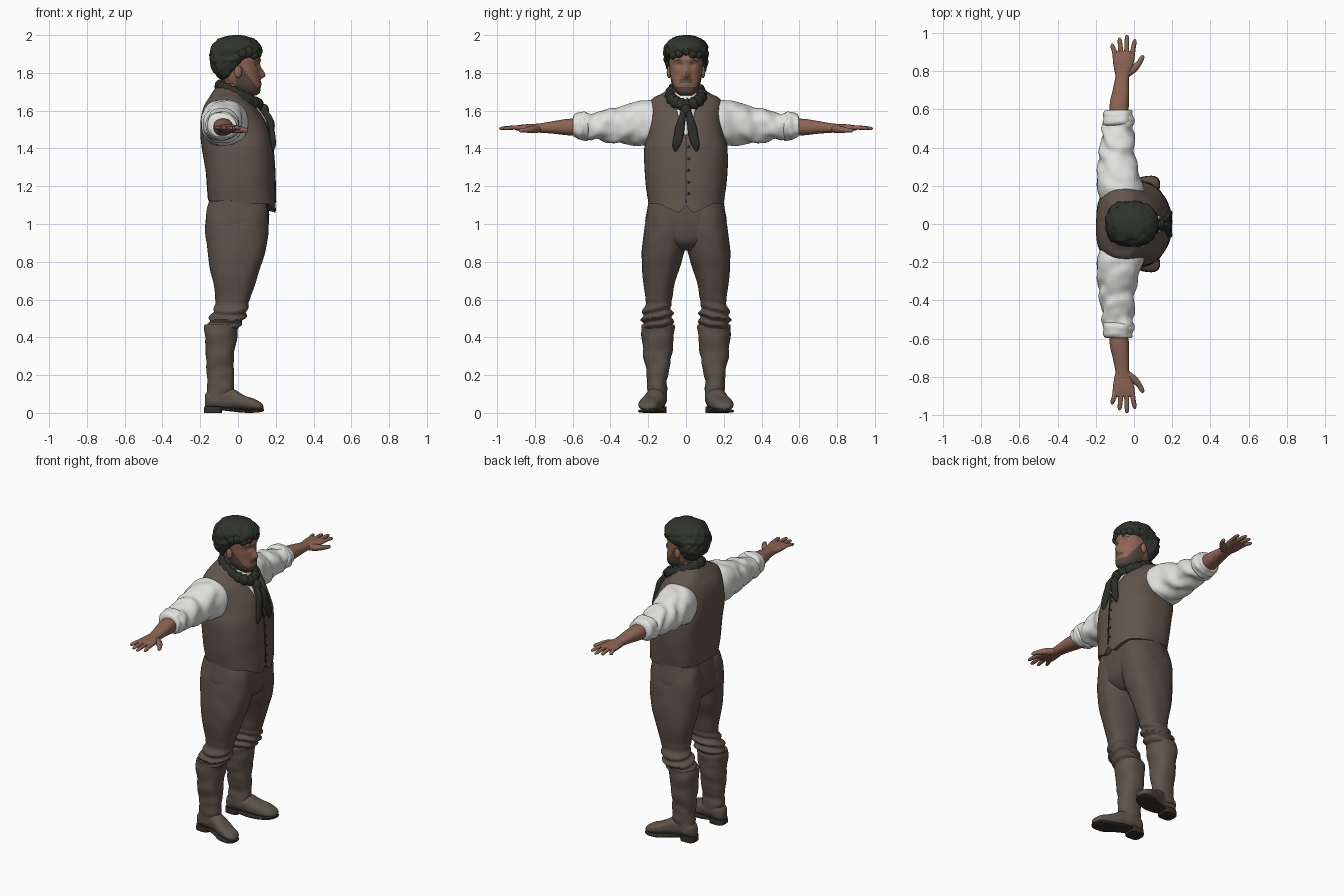
import bpy
import bmesh
import math
from math import exp
from mathutils import Vector, noise
from mathutils.bvhtree import BVHTree

if "Cube" in bpy.data.objects:
    bpy.data.objects.remove(bpy.data.objects["Cube"])


def material(name, r, g, b):
    mat = bpy.data.materials.new(name)
    mat.use_nodes = True
    mat.diffuse_color = (r, g, b, 1)
    shader = mat.node_tree.nodes["Principled BSDF"]
    shader.inputs["Base Color"].default_value = (r, g, b, 1)
    shader.inputs["Roughness"].default_value = 0.8
    return mat


SKIN = material("skin", .27, .13, .09)
BEARD = material("beard brown", .095, .065, .05)
HAIR = material("dark hair", .03, .034, .025)
SCARF = material("dark scarf", .026, .028, .021)
VEST = material("vest brown", .122, .092, .073)
TROUSERS = material("trouser brown", .105, .08, .065)
BOOT = material("boot leather", .112, .088, .07)
SOLE = material("dark sole", .035, .03, .025)
SHIRT = material("shirt white", .76, .76, .74)
parts = []


def finish(name, bm, mats):
    bmesh.ops.recalc_face_normals(bm, faces=bm.faces)
    mesh = bpy.data.meshes.new(name)
    bm.to_mesh(mesh)
    bm.free()
    for mat in mats:
        mesh.materials.append(mat)
    obj = bpy.data.objects.new(name, mesh)
    bpy.context.collection.objects.link(obj)
    parts.append(obj)
    return obj


def skin_rings(bm, rings, closed=False):
    """Bridge rings of points with quads; close the ends with fans."""
    loops = [[bm.verts.new(p) for p in ring] for ring in rings]
    n = len(loops[0])
    pairs = list(zip(loops, loops[1:])) + ([(loops[-1], loops[0])] if closed else [])
    for low, high in pairs:
        for i in range(n):
            j = (i + 1) % n
            bm.faces.new((low[i], low[j], high[j], high[i]))
    for loop in [] if closed else (loops[0], loops[-1]):
        hub = bm.verts.new(sum((v.co for v in loop), Vector()) / n)
        for i in range(n):
            bm.faces.new((loop[i], loop[(i + 1) % n], hub))


def spline(rows, steps):
    """Smooth curve through rows of numbers."""
    out = []
    for i in range(len(rows) - 1):
        a, b, c, d = (rows[max(0, min(len(rows) - 1, i + k))] for k in (-1, 0, 1, 2))
        for s in range(steps):
            t = s / steps
            out.append([q + .5 * t * (r - p + t * (2*p - 5*q + 4*r - w + t * (3*(q - r) + w - p)))
                        for p, q, r, w in zip(a, b, c, d)])
    return out + [list(rows[-1])]


def loft(name, mats, axis, rows, side=1, power=(2.3, 2.3), warp=None, steps=5, n=48):
    """Rows are (position on axis, low and high of each of the other two axes)."""
    rings = []
    for t, a0, a1, b0, b1 in spline(rows, steps):
        ring = []
        for i in range(n):
            ang = math.tau * i / n
            c, s = math.cos(ang), math.sin(ang)
            e = 2 / power[c > 0]
            a = (a0 + a1) / 2 + (a1 - a0) / 2 * math.copysign(abs(c) ** e, c)
            b = (b0 + b1) / 2 + (b1 - b0) / 2 * math.copysign(abs(s) ** e, s)
            p = Vector({"x": (t, a, b), "y": (a, t, b), "z": (a, b, t)}[axis])
            if warp:
                out = Vector({"x": (0, c, s), "y": (c, 0, s), "z": (c, s, 0)}[axis])
                p = warp(p, out)
            ring.append((p.x, p.y * side, p.z))
        rings.append(ring)
    bm = bmesh.new()
    skin_rings(bm, rings)
    return finish(name, bm, mats)


def tube(name, mat, path, side=1, closed=False, n=14, flat=1):
    """Path points are (x, y, z, radius)."""
    pts = path if closed else spline(path, 4)
    rings = []
    for i, (x, y, z, r) in enumerate(pts):
        nxt = pts[(i + 1) % len(pts)] if closed else pts[min(i + 1, len(pts) - 1)]
        prv = pts[i - 1] if closed else pts[max(i - 1, 0)]
        tan = (Vector(nxt[:3]) - Vector(prv[:3])).normalized()
        u = tan.cross(Vector((0, 0, 1))).normalized()
        v = u.cross(tan)
        ring = []
        for k in range(n):
            ang = math.tau * k / n
            p = Vector((x, y, z)) + u * r * math.cos(ang) + v * r * flat * math.sin(ang)
            ring.append((p.x, p.y * side, p.z))
        rings.append(ring)
    bm = bmesh.new()
    skin_rings(bm, rings, closed)
    return finish(name, bm, [mat])


def ball(name, mat, centre, size):
    bm = bmesh.new()
    bmesh.ops.create_uvsphere(bm, u_segments=20, v_segments=12, radius=1)
    bmesh.ops.scale(bm, vec=size, verts=bm.verts)
    bmesh.ops.translate(bm, vec=centre, verts=bm.verts)
    return finish(name, bm, [mat])


def wrinkle(fx, fy, fz, amount):
    return lambda p, out: p + out * amount * noise.noise(Vector((p.x * fx, p.y * fy, p.z * fz)))


# Vest with a pointed front hem
def hem(p, out):
    if p.z < 1.18:
        ay = abs(p.y)
        front = 1.10 - 1.2 * ay if ay < .036 else 1.057 + .05 * min(1, (ay - .036) / .11)
        mix = min(1, max(0, (p.x + .05) / .15))
        goal = 1.125 + (front - 1.125) * mix
        p = p + Vector((0, 0, (goal - 1.1) * (1.18 - p.z) / .08))
    return p + out * .004 * noise.noise(p * 9)


vest = loft("vest", [VEST], "z", [
    (1.1, -.16, .2, -.2, .2), (1.2, -.165, .196, -.213, .213), (1.3, -.175, .192, -.22, .22),
    (1.4, -.19, .186, -.222, .222), (1.47, -.2, .172, -.205, .205), (1.55, -.197, .142, -.194, .194),
    (1.62, -.18, .095, -.19, .19), (1.665, -.155, .045, -.175, .175), (1.69, -.14, .03, -.13, .13),
    (1.72, -.12, .02, -.085, .085)], power=(3, 2.3), warp=hem, n=72)
bm = bmesh.new()
bm.from_mesh(vest.data)
vest_surface = BVHTree.FromBMesh(bm)
bm.free()


def on_vest(y, z, lift):
    hit = vest_surface.ray_cast(Vector((1, y, z)), Vector((-1, 0, 0)))[0]
    return Vector((hit.x + lift, y, z))


def plate(name, mat, rows, side=1, lift=.004, across=6):
    """Thin cloth on the chest; rows are (z, inner y, outer y)."""
    bm = bmesh.new()
    grid = []
    for z, y0, y1 in spline(rows, 5):
        ys = [side * (y0 + (y1 - y0) * i / across) for i in range(across + 1)]
        grid.append([bm.verts.new(on_vest(y, z, lift)) for y in ys])
    for low, high in zip(grid, grid[1:]):
        for i in range(across):
            bm.faces.new((low[i], low[i + 1], high[i + 1], high[i]))
    obj = finish(name, bm, [mat])
    solid = obj.modifiers.new("thickness", "SOLIDIFY")
    solid.thickness = .007
    solid.offset = 0


# Shirt front, closing line, buttons
plate("shirt_front", SHIRT, [(1.64, -.06, .06), (1.55, -.035, .035), (1.47, -.006, .006)])
plate("vest_closing", SOLE, [(1.46, -.003, .003), (1.3, -.003, .003), (1.115, -.003, .003)], lift=.001)
for i in range(5):
    ball("vest_button", SOLE, on_vest(.014, 1.16 + i * .062, .001), (.004, .007, .007))

# Hips under the vest
loft("trouser_hips", [TROUSERS], "z", [
    (.86, -.1, .09, -.07, .07), (.91, -.16, .145, -.18, .18), (1, -.172, .163, -.215, .215),
    (1.08, -.162, .165, -.205, .205), (1.14, -.15, .16, -.195, .195)], power=(2.5, 2.4))


# Sleeve folds run diagonally, trouser folds gather at the boot
def sleeve_folds(p, out):
    amount = min(1, max(0, (p.y - .16) / .12))
    wave = math.sin(p.y * 55 + p.z * 35 + p.x * 25 + 3 * noise.noise(p * 8))
    return p + out * amount * (.006 * wave + .009 * noise.noise(p * 17))


def leg_folds(p, out):
    low = exp(-((p.z - .51) / .06) ** 2)
    wave = math.sin(p.z * 130 + p.y * 25 + 3 * noise.noise(p * 9))
    return p + out * (.009 * low * wave + .008 * noise.noise(Vector((p.x * 11, p.y * 11, p.z * 9))))


for side, word in ((1, "left"), (-1, "right")):
    # Arm
    loft(word + "_sleeve", [SHIRT], "y", [
        (.1, -.16, .02, 1.45, 1.63), (.18, -.193, .052, 1.412, 1.658), (.26, -.192, .028, 1.42, 1.645),
        (.35, -.185, .008, 1.428, 1.62), (.45, -.168, 0, 1.44, 1.6), (.54, -.16, -.01, 1.452, 1.58)],
        side, warp=sleeve_folds, steps=8)
    loft(word + "_rolled_cuff", [SHIRT], "y", [
        (.515, -.15, -.02, 1.46, 1.575), (.525, -.164, -.004, 1.446, 1.59), (.56, -.16, -.004, 1.445, 1.588),
        (.59, -.157, -.008, 1.453, 1.58), (.598, -.145, -.02, 1.465, 1.565)], side,
        warp=wrinkle(18, 30, 18, .012))
    loft(word + "_forearm", [SKIN], "y", [
        (.55, -.13, -.03, 1.465, 1.56), (.63, -.127, -.027, 1.47, 1.556), (.7, -.112, -.026, 1.478, 1.545),
        (.77, -.098, -.026, 1.483, 1.533), (.81, -.1, -.018, 1.485, 1.53)], side)
    # Hand
    loft(word + "_palm", [SKIN], "y", [
        (.77, -.095, -.03, 1.487, 1.53), (.81, -.104, -.012, 1.485, 1.53), (.86, -.111, .002, 1.49, 1.527),
        (.895, -.11, .002, 1.495, 1.522), (.905, -.1, -.008, 1.5, 1.518)], side)
    for finger, x, tip, fan in (("index", -.011, .968, .014), ("middle", -.039, .99, .002),
                                ("ring", -.067, .976, -.008), ("little", -.095, .945, -.018)):
        tube(f"{word}_{finger}_finger", SKIN, [
            (x, .87, 1.509, .014), (x + fan / 2, (tip + .87) / 2, 1.51, .0125),
            (x + fan, tip - .012, 1.506, .0105), (x + fan, tip, 1.505, .003)], side, flat=.85)
    tube(word + "_thumb", SKIN, [
        (-.04, .785, 1.503, .02), (0, .815, 1.5, .02), (.028, .845, 1.497, .014),
        (.044, .875, 1.495, .011), (.048, .884, 1.495, .003)], side)

    # Leg
    loft(word + "_trouser_leg", [TROUSERS], "z", [
        (.43, -.14, -.01, .085, .21), (.47, -.155, .018, .072, .23), (.52, -.138, .04, .07, .232),
        (.57, -.12, .055, .08, .217), (.65, -.127, .08, .066, .22), (.75, -.143, .11, .04, .23),
        (.82, -.153, .135, .018, .234), (.88, -.163, .15, .001, .233), (.95, -.174, .16, -.01, .225),
        (1.05, -.168, .16, 0, .208), (1.12, -.155, .15, .01, .19)], side, warp=leg_folds, steps=8)
    # Boot
    loft(word + "_boot_shaft", [BOOT], "z", [
        (.06, -.165, -.04, .105, .2), (.12, -.165, -.022, .1, .206), (.17, -.16, -.022, .1, .206),
        (.23, -.166, -.022, .09, .214), (.32, -.17, -.018, .073, .226), (.41, -.175, -.005, .064, .234),
        (.455, -.178, 0, .06, .237), (.468, -.174, -.004, .064, .233), (.46, -.16, -.02, .08, .22)],
        side, warp=wrinkle(12, 12, 22, .007))
    loft(word + "_boot_foot", [BOOT], "x", [
        (-.176, .13, .168, .03, .09), (-.155, .108, .192, .022, .12), (-.09, .103, .2, .022, .145),
        (-.03, .108, .215, .02, .128), (.03, .122, .24, .015, .095), (.09, .145, .25, .013, .07),
        (.122, .168, .242, .014, .056), (.135, .195, .22, .02, .036)], side, warp=wrinkle(20, 20, 20, .005))
    loft(word + "_sole", [SOLE], "x", [
        (-.09, .112, .19, .014, .03), (-.03, .108, .21, .007, .024), (.03, .12, .243, .001, .018),
        (.09, .143, .253, .001, .018), (.124, .166, .243, .005, .02), (.137, .195, .22, .01, .02)],
        side, power=(4, 4))
    loft(word + "_heel", [SOLE], "z", [
        (0, -.18, -.085, .104, .196), (.017, -.18, -.083, .103, .197), (.035, -.178, -.08, .104, .196)],
        side, power=(3, 4))

    # Scarf tail, ear and brow
    loft(word + "_scarf_tail", [SCARF], "z", [
        (1.61, .115, .155, -.005, .022), (1.55, .145, .186, .004, .045), (1.48, .165, .197, .012, .06),
        (1.42, .172, .2, .025, .071), (1.385, .178, .19, .05, .062)], side, warp=wrinkle(30, 40, 14, .008))
    ball(word + "_ear", SKIN, (.0, side * .09, 1.805), (.02, .012, .033))
    tube(word + "_brow", BEARD, [(.114, .012, 1.864, .003), (.111, .035, 1.869, .005),
                                (.092, .062, 1.862, .003)], side, n=8)

# Neck, shirt collar, scarf
loft("neck", [SKIN], "z", [(1.62, -.09, .06, -.07, .07), (1.7, -.08, .055, -.064, .064),
                           (1.8, -.09, .05, -.065, .065)])
loft("shirt_collar", [SHIRT], "z", [(1.6, -.09, .1, -.075, .075), (1.66, -.09, .08, -.073, .073),
                                    (1.695, -.085, .062, -.07, .07)])
loop = []
for i in range(48):
    c, s = math.cos(math.tau * i / 48), math.sin(math.tau * i / 48)
    loop.append((.006 + .1 * c, .082 * s, 1.68 - .05 * c, .028 + .005 * math.sin(i * 2.1)))
tube("scarf_loop", SCARF, loop, closed=True, flat=1.15)
ball("scarf_knot", SCARF, (.135, 0, 1.6), (.03, .028, .036))


# Head with nose, eye sockets, brow and lips pushed out of the face
def face(p, out):
    if p.x < .03:
        return p
    push = .0
    slope = exp(-((p.z - 1.785) / (.038 if p.z > 1.785 else .014)) ** 2)
    push += .03 * slope * exp(-(p.y / .017) ** 2)
    push -= .013 * exp(-((abs(p.y) - .034) / .017) ** 2 - ((p.z - 1.842) / .014) ** 2)
    push += .006 * exp(-((p.z - 1.868) / .012) ** 2)
    push += .006 * exp(-((p.z - 1.742) / .012) ** 2 - (p.y / .03) ** 2)
    return p + Vector((push, 0, 0))


head = loft("head", [SKIN, BEARD], "z", [
    (1.68, .035, .095, -.03, .03), (1.695, .0, .115, -.05, .05), (1.73, -.05, .12, -.072, .072),
    (1.78, -.1, .116, -.083, .083), (1.84, -.125, .115, -.089, .089), (1.9, -.13, .112, -.09, .09),
    (1.95, -.1, .085, -.07, .07), (1.975, -.05, .03, -.03, .03)], warp=face, steps=8, n=80)
for poly in head.data.polygons:
    c = poly.center
    jaw = c.z < 1.725 + max(0, .1 - c.x) * 1.3
    moustache = abs(c.z - 1.757) < .007 and abs(c.y) < .035
    if c.x > -.01 and c.z < 1.84 and (jaw or moustache):
        poly.material_index = 1


# Wavy hair
def curls(p, out):
    return p + out * (.012 * noise.noise(p * 22) + .006 * noise.noise(p * 48))


loft("hair", [HAIR], "z", [
    (1.765, -.09, -.04, -.05, .05), (1.79, -.118, -.022, -.088, .088), (1.83, -.14, .012, -.107, .107),
    (1.865, -.147, .05, -.116, .116), (1.888, -.149, .1, -.118, .118), (1.91, -.148, .122, -.118, .118),
    (1.945, -.135, .12, -.108, .108), (1.975, -.108, .092, -.085, .085), (1.993, -.065, .05, -.05, .05),
    (2, -.025, .01, -.02, .02)], warp=curls, steps=6, n=72)
for i in range(9):
    ang = math.radians(-80 + i * 20)
    ball("hair_lock", HAIR, (.005 + .1 * math.cos(ang), .1 * math.sin(ang), 1.905 + .012 * math.sin(i * 2)),
         (.026, .024, .026))

# Smooth shading with crisp edges
bpy.ops.object.select_all(action="DESELECT")
for obj in parts:
    obj.select_set(True)
bpy.context.view_layer.objects.active = vest
bpy.ops.object.shade_smooth_by_angle(angle=math.radians(50))
